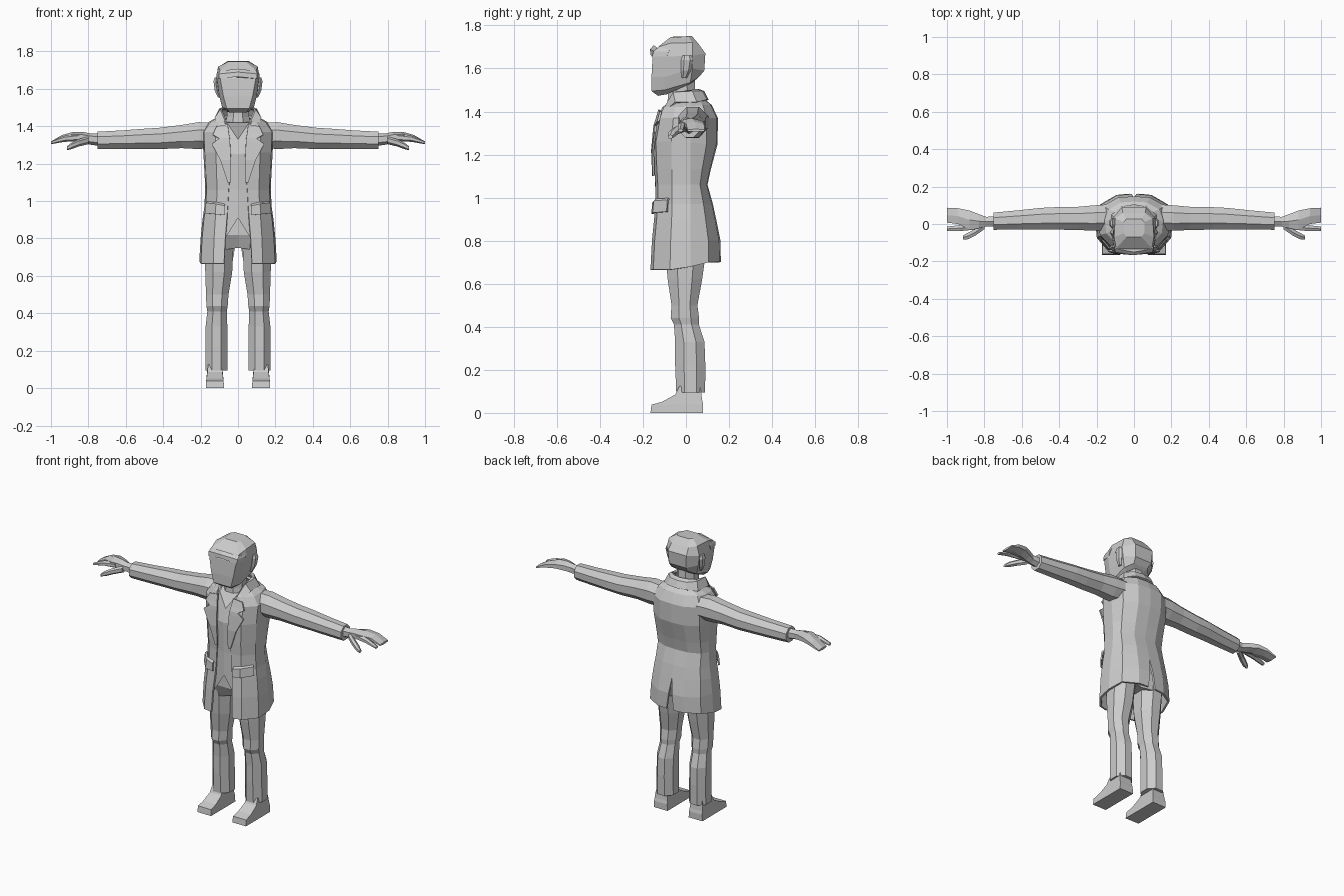
import bpy, math

mat = bpy.data.materials.new("light_grey")
mat.diffuse_color = (0.6, 0.6, 0.6, 1)


def finish(name, verts, faces, mirror=False, thick=0):
    me = bpy.data.meshes.new(name)
    me.from_pydata(verts, [], faces)
    me.materials.append(mat)
    ob = bpy.data.objects.new(name, me)
    bpy.context.collection.objects.link(ob)
    if mirror:
        m = ob.modifiers.new("Mirror", 'MIRROR')
        m.merge_threshold = 0.002
    if thick:
        s = ob.modifiers.new("Solidify", 'SOLIDIFY')
        s.thickness = thick
        s.offset = -1
    return ob


def bridge(rows, closed):
    n = len(rows[0])
    faces = []
    for i in range(len(rows) - 1):
        for j in range(n if closed else n - 1):
            k = (j + 1) % n
            faces.append(((i + 1) * n + j, (i + 1) * n + k, i * n + k, i * n + j))
    return [p for r in rows for p in r], faces


def sheet(name, rows, thick=0.01):
    """Open mirrored strip, rows listed from top to bottom."""
    v, f = bridge(rows, False)
    return finish(name, v, f, True, thick)


def solid(name, rows, mirror=False):
    """Closed, capped loft, rows listed from top to bottom."""
    v, f = bridge(rows, True)
    n = len(rows[0])
    f.append(tuple(range(n)))
    f.append(tuple(reversed(range(len(v) - n, len(v)))))
    return finish(name, v, f, mirror)


def whole(half):
    """Complete a half ring (front to back) across the centre."""
    return half + [(-x, y, z) for x, y, z in reversed(half) if x > 0.001]


def ring(a, ra, b, rb, n=8):
    k = 1 / math.cos(math.pi / n)
    return [(a + ra * k * math.cos((i + .5) * 2 * math.pi / n),
             b + rb * k * math.sin((i + .5) * 2 * math.pi / n)) for i in range(n)]


def limb_z(name, data, n=8):
    return solid(name, [[(x, y, z) for x, y in ring(cx, rx, cy, ry, n)]
                        for z, cx, rx, cy, ry in data], True)


def limb_x(name, data, n=8):
    return solid(name, [[(x, y, z) for y, z in ring(cy, ry, cz, rz, n)]
                        for x, cy, ry, cz, rz in reversed(data)], True)


# Head: angular skull with a flat face
solid("head", [whole(h) for h in (
    [(.04, -.07, 1.747), (.055, -.05, 1.745), (.055, .01, 1.75), (.04, .028, 1.75)],
    [(.095, -.13, 1.70), (.107, -.07, 1.718), (.10, .03, 1.72), (.06, .06, 1.712)],
    [(.095, -.155, 1.655), (.112, -.10, 1.655), (.115, .03, 1.66), (.065, .09, 1.67)],
    [(.078, -.16, 1.56), (.10, -.10, 1.56), (.108, .03, 1.60), (.06, .085, 1.59)],
    [(.06, -.16, 1.495), (.085, -.10, 1.50), (.09, .02, 1.535), (.05, .06, 1.56)],
    [(.045, -.13, 1.473), (.06, -.09, 1.48), (.065, .01, 1.525), (.04, .03, 1.535)])])
# Brow band across the forehead
solid("brow_band", [whole(h) for h in (
    [(0, -.15, 1.708), (.10, -.132, 1.695), (.108, -.07, 1.695), (.05, -.06, 1.695)],
    [(0, -.167, 1.69), (.102, -.15, 1.68), (.114, -.08, 1.68), (.05, -.07, 1.68)],
    [(0, -.165, 1.665), (.10, -.158, 1.655), (.114, -.09, 1.655), (.05, -.08, 1.655)])])
# Ears
limb_z("ear", [(1.66, .117, .008, .005, .018), (1.64, .119, .012, .005, .024),
               (1.59, .112, .012, 0, .02), (1.555, .10, .008, -.008, .01)], 6)
# Neck
solid("neck", [[(x, y + s, z) for x, y in ring(0, rx, 0, ry)] for z, rx, ry, s in
               ((1.56, .06, .06, -.02), (1.45, .06, .065, -.02), (1.32, .085, .075, -.02))])

# Coat: open at the front, vent at the centre back
# z front, z back, front edge x, front y, side x, back y, vent half width
coat = ((1.455, 1.455, .075, -.06, .10, .09, 0), (1.42, 1.43, .07, -.11, .155, .12, 0),
        (1.37, 1.37, .06, -.13, .19, .148, 0), (1.26, 1.25, .045, -.152, .185, .147, 0),
        (1.13, 1.13, .045, -.147, .178, .115, 0), (1.06, 1.06, .05, -.142, .175, .10, 0),
        (.97, .97, .055, -.142, .18, .125, 0), (.90, .90, .06, -.148, .19, .14, 0),
        (.80, .80, .068, -.158, .20, .16, .012), (.665, .70, .075, -.165, .207, .162, .025))
sheet("coat", [[(xf, yf, zf), (max(.64 * xs, xf), .92 * yf, zf), (.96 * xs, .45 * yf, zf),
                (xs, .02, .6 * zf + .4 * zb), (.87 * xs, .65 * yb, zb),
                (.45 * xs, .96 * yb, zb), (xb, yb, zb)]
               for zf, zb, xf, yf, xs, yb, xb in coat], 0.012)
# Folded collar
sheet("collar", [
    [(.055, -.095, 1.41), (.08, -.06, 1.475), (.085, .02, 1.50), (.05, .05, 1.505), (0, .06, 1.505)],
    [(.06, -.105, 1.405), (.095, -.06, 1.49), (.10, .03, 1.495), (.06, .075, 1.495), (0, .085, 1.495)],
    [(.10, -.125, 1.38), (.125, -.05, 1.445), (.12, .05, 1.445), (.065, .095, 1.455), (0, .105, 1.455)]])
# Notched lapels
sheet("lapel", [[(.055, -.128, 1.41), (.115, -.122, 1.40)],
                [(.05, -.14, 1.37), (.135, -.134, 1.355)],
                [(.045, -.15, 1.34), (.10, -.147, 1.335)],
                [(.043, -.153, 1.32), (.14, -.148, 1.305)],
                [(.038, -.162, 1.22), (.095, -.158, 1.22)],
                [(.038, -.157, 1.10), (.055, -.156, 1.10)]])
# Pocket flaps
sheet("pocket_flap", [[(.07, -.143, .985), (.118, -.137, .995), (.165, -.08, .998)],
                      [(.07, -.158, .975), (.118, -.15, .985), (.172, -.088, .99)],
                      [(.07, -.16, .925), (.122, -.155, .93), (.178, -.09, .935)]])
# Waistcoat with a V neck and a pointed notch at the hem
solid("waistcoat", [whole(h) for h in (
    [(0, -.125, 1.33), (.06, -.10, 1.42), (.09, 0, 1.43), (.05, .07, 1.43), (0, .075, 1.43)],
    [(0, -.15, 1.25), (.07, -.143, 1.26), (.15, 0, 1.25), (.08, .11, 1.25), (0, .12, 1.25)],
    [(0, -.143, 1.06), (.07, -.132, 1.06), (.15, 0, 1.06), (.06, .075, 1.06), (0, .08, 1.06)],
    [(0, -.14, .91), (.075, -.135, .79), (.15, 0, .85), (.08, .10, .88), (0, .11, .88)])])

# Trousers
solid("trouser_seat", [whole(h) for h in (
    [(0, -.12, .95), (.08, -.11, .95), (.15, 0, .95), (.08, .09, .95), (0, .10, .95)],
    [(0, -.115, .82), (.09, -.115, .82), (.165, 0, .82), (.09, .11, .82), (0, .11, .82)],
    [(0, -.06, .75), (.07, -.09, .74), (.15, 0, .74), (.07, .09, .74), (0, .06, .75)])])
limb_z("trouser_leg", [
    (.80, .10, .078, 0, .10), (.62, .103, .072, -.005, .08), (.50, .111, .06, -.007, .06),
    (.44, .112, .057, -.005, .066), (.41, .112, .052, .002, .058), (.33, .115, .058, .018, .068),
    (.22, .115, .058, .02, .07), (.095, .115, .06, .022, .067)])
# Shoes
x0, x1 = .075, .172
solid("shoe", [[(x0 + i, a, h), (x1 - i, a, h), (x1 - i, b, h2), (x0 + i, b, h2)]
               for i, a, b, h, h2 in ((.012, -.03, .065, .125, .125), (.008, -.05, .07, .085, .10),
                                      (.004, -.11, .075, .052, .06), (.002, -.16, .08, .038, .04),
                                      (0, -.165, .08, 0, 0))], True)

# Sleeves
limb_x("sleeve", [
    (.13, .035, .07, 1.352, .066), (.21, .032, .068, 1.35, .072), (.30, .03, .062, 1.345, .062),
    (.42, .03, .06, 1.335, .057), (.50, .028, .058, 1.333, .054), (.62, .022, .051, 1.328, .05),
    (.75, .015, .046, 1.325, .046)])
# Hands: palm with fingers, index finger and thumb
limb_x("hand", [
    (.73, .015, .028, 1.328, .03), (.79, .012, .026, 1.332, .026), (.83, .015, .038, 1.34, .026),
    (.88, .022, .05, 1.345, .022), (.94, .042, .042, 1.335, .016), (1.0, .047, .04, 1.312, .006)], 6)
limb_x("index_finger", [(.85, -.012, .018, 1.34, .018), (.93, -.022, .016, 1.333, .014),
                        (1.0, -.026, .012, 1.312, .007)], 6)
limb_x("thumb", [(.80, -.01, .018, 1.325, .018), (.85, -.045, .018, 1.312, .017),
                 (.89, -.065, .017, 1.295, .015), (.915, -.073, .011, 1.282, .009)], 6)
